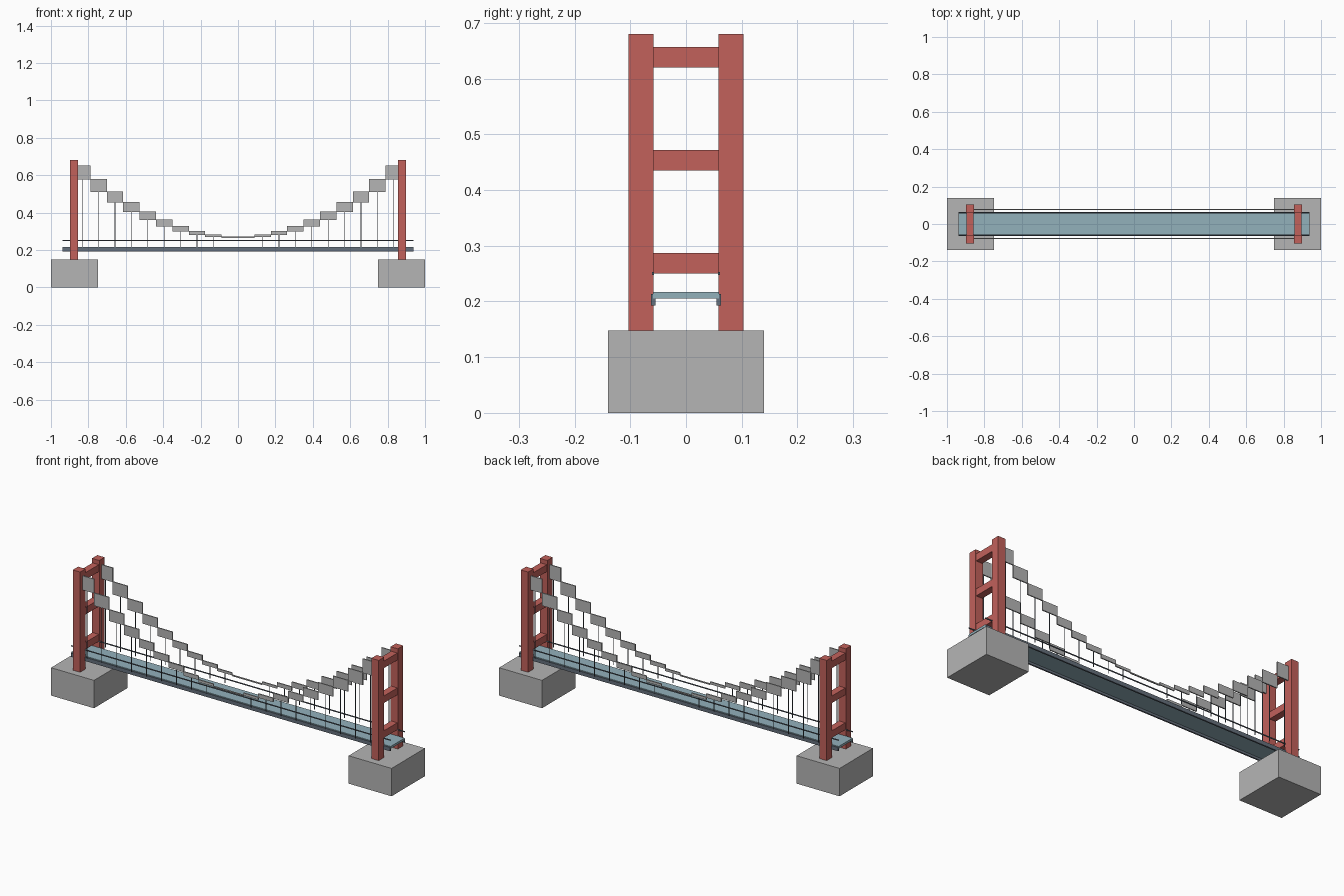
import bpy
import bmesh

cube = bpy.data.objects.get("Cube")
if cube:
    bpy.data.objects.remove(cube, do_unlink=True)


def material(name, rgb):
    mat = bpy.data.materials.new(name)
    mat.use_nodes = True
    colour = (*rgb, 1)
    mat.diffuse_color = colour
    mat.node_tree.nodes["Principled BSDF"].inputs["Base Color"].default_value = colour
    return mat


RED = material("tower red", (0.54, 0.12, 0.105))
GREY = material("concrete grey", (0.46, 0.46, 0.46))
BLUE = material("deck blue", (0.29, 0.44, 0.50))
SLATE = material("slate steel", (0.13, 0.16, 0.20))


def boxes(name, mat, spans):
    """One object made of boxes, each given as x, y and z ranges."""
    bm = bmesh.new()
    for span in spans:
        verts = bmesh.ops.create_cube(bm, size=1)["verts"]
        for v in verts:
            for i, (lo, hi) in enumerate(span):
                v.co[i] = (lo + hi) / 2 + v.co[i] * (hi - lo)
    mesh = bpy.data.meshes.new(name)
    bm.to_mesh(mesh)
    bm.free()
    mesh.materials.append(mat)
    obj = bpy.data.objects.new(name, mesh)
    bpy.context.collection.objects.link(obj)
    return obj


def around(centre, width):
    return (centre - width / 2, centre + width / 2)


TOWER_X = 0.877
PIER_TOP = 0.148
DECK_X = (-0.938, 0.938)
DECK_TOP = 0.217
CABLE_Y = 0.078
SEGMENTS = 20
STEP = 2 * TOWER_X / SEGMENTS


def cable_height(x):
    return 0.266 + 0.5 * x * x


# Piers and portal towers at both ends
for end, s in (("left", 1), ("right", -1)):
    boxes(f"{end}_pier", GREY, [(around(s * 0.874, 0.252), (-0.14, 0.14), (0, PIER_TOP))])
    boxes(f"{end}_tower_legs", RED,
          [(around(s * TOWER_X, 0.043), around(t * 0.0805, 0.045), (PIER_TOP, 0.68))
           for t in (-1, 1)])
    boxes(f"{end}_tower_crossbars", RED,
          [(around(s * TOWER_X, 0.037), (-0.059, 0.059), around(z, 0.037))
           for z in (0.2685, 0.4535, 0.6385)])

# Roadway
boxes("deck", BLUE, [(DECK_X, (-0.059, 0.059), (0.205, DECK_TOP))])

# Girders, handrails, stepped cables and hangers along both sides
for side, s in (("front", -1), ("back", 1)):
    boxes(f"{side}_girder", SLATE, [(DECK_X, around(s * 0.059, 0.008), (0.193, 0.213))])
    boxes(f"{side}_handrail", SLATE, [(DECK_X, around(s * 0.059, 0.004), around(0.25, 0.005))])
    cable, hangers = [], []
    for i in range(SEGMENTS):
        x0 = -TOWER_X + i * STEP
        x1 = x0 + STEP
        low, high = sorted((cable_height(x0), cable_height(x1)))
        cable.append(((x0, x1), around(s * CABLE_Y, 0.006), (low - 0.001, high + 0.001)))
        mid = (x0 + x1) / 2
        if abs(mid) > STEP:
            hangers.append((around(mid, 0.003), around(s * CABLE_Y, 0.003),
                            (DECK_TOP, cable_height(mid))))
    boxes(f"{side}_cable", GREY, cable)
    boxes(f"{side}_hangers", SLATE, hangers)
